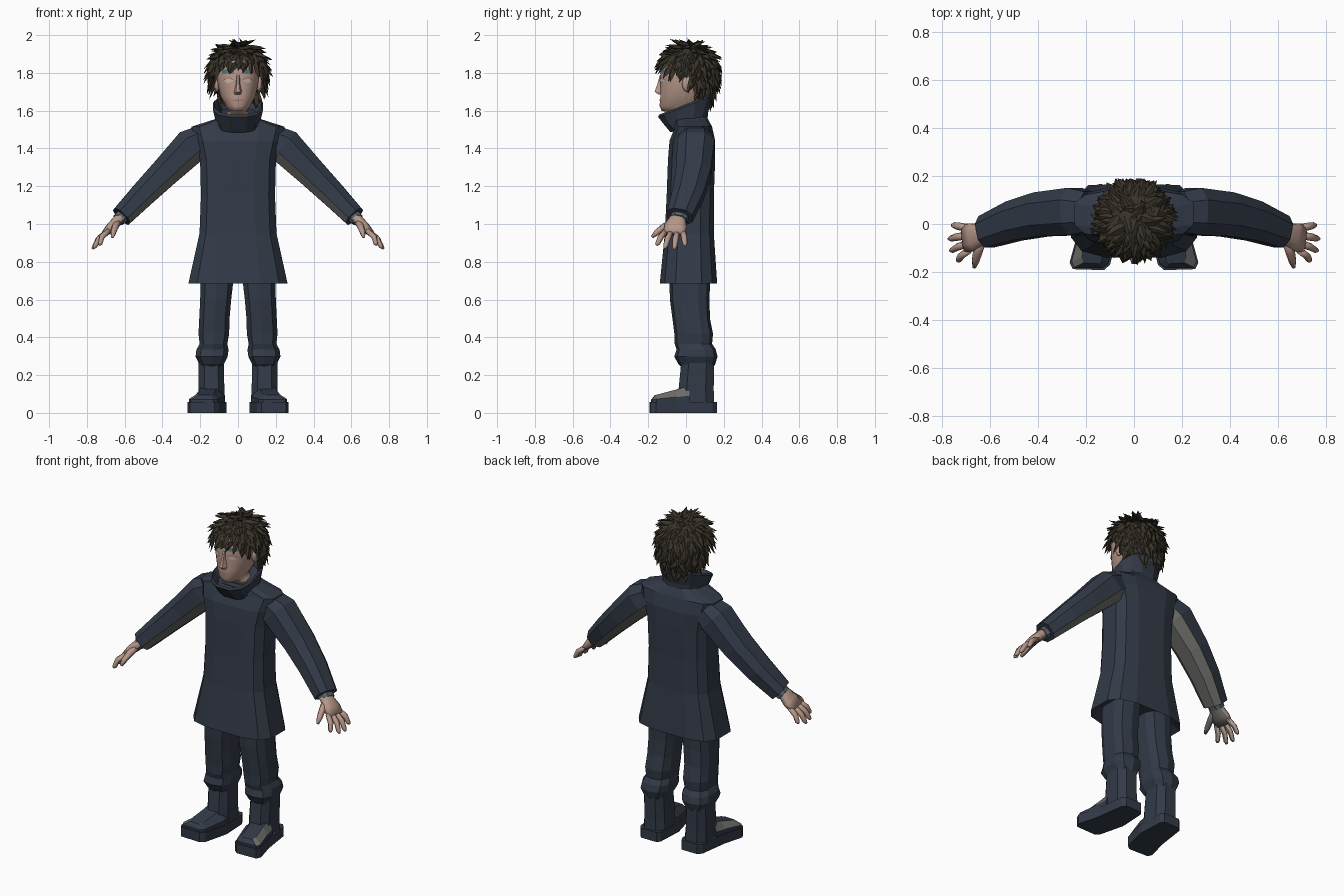
import bpy, bmesh, math, random
from mathutils import Vector
from mathutils.bvhtree import BVHTree

if "Cube" in bpy.data.objects:
    bpy.data.objects.remove(bpy.data.objects["Cube"])

random.seed(4)


def material(name, rgb):
    m = bpy.data.materials.new(name)
    m.diffuse_color = (*rgb, 1)
    m.use_nodes = True
    m.node_tree.nodes["Principled BSDF"].inputs["Base Color"].default_value = m.diffuse_color
    return m


NAVY = material("navy cloth", (0.033, 0.043, 0.064))
SKIN = material("skin", (0.47, 0.31, 0.25))
HAIR = material("dark brown hair", (0.042, 0.034, 0.023))
GREY = material("worn grey", (0.15, 0.15, 0.14))
TEAL = material("teal brow", (0.08, 0.17, 0.19))
SLATE = material("slate cuff", (0.09, 0.12, 0.14))
PALE = material("pale eye", (0.58, 0.45, 0.38))
LIP = material("lip", (0.33, 0.17, 0.14))


def finish(name, bm, mats, rule=None, smooth=False):
    bmesh.ops.recalc_face_normals(bm, faces=bm.faces)
    bm.normal_update()
    for f in bm.faces:
        f.smooth = smooth
        if rule and rule(f):
            f.material_index = 1
    me = bpy.data.meshes.new(name)
    bm.to_mesh(me)
    for m in mats:
        me.materials.append(m)
    ob = bpy.data.objects.new(name, me)
    bpy.context.collection.objects.link(ob)
    return ob


def skin_rings(bm, rings):
    """Bridge rings of points with quads and cap both ends."""
    vs = [[bm.verts.new(p) for p in r] for r in rings]
    for a, b in zip(vs, vs[1:]):
        for i in range(len(a)):
            j = (i + 1) % len(a)
            bm.faces.new((a[i], a[j], b[j], b[i]))
    bm.faces.new(vs[0])
    bm.faces.new(vs[-1])


def spow(v, p):
    return math.copysign(abs(v) ** p, v)


def circle(n, p):
    return [(spow(math.cos(t), p), spow(math.sin(t), p))
            for t in ((i + 0.5) * 2 * math.pi / n for i in range(n))]


def loft(bm, rows, n=12, p=0.7, s=1):
    """rows: z, centre x, half width, front y, back y, (z rise at back)"""
    rings = []
    for z, cx, hx, yf, yb, *dz in rows:
        d = dz[0] if dz else 0
        rings.append([(s * (cx + hx * c), (yf + yb) / 2 + (yb - yf) / 2 * q, z + d * (q + 1) / 2)
                      for c, q in circle(n, p)])
    skin_rings(bm, rings)


def tube(bm, rows, n=8, p=0.8, s=1):
    """rows: x, y, z, half height, half depth; follows the path"""
    pts = [Vector(r[:3]) for r in rows]
    rings = []
    for i, r in enumerate(rows):
        t = (pts[min(i + 1, len(pts) - 1)] - pts[max(i - 1, 0)]).normalized()
        ref = Vector((0, 1, 0))
        v = (ref - t * ref.dot(t)).normalized()
        u = t.cross(v)
        ring = [pts[i] + u * r[3] * c + v * r[4] * q for c, q in circle(n, p)]
        rings.append([(s * w.x, w.y, w.z) for w in ring])
    skin_rings(bm, rings)


# Coat body with flared hem
bm = bmesh.new()
loft(bm, [(.72, 0, .2, -.11, .14), (.685, 0, .268, -.142, .168), (.95, 0, .208, -.115, .15),
          (1.15, 0, .2, -.105, .15), (1.34, 0, .205, -.098, .157), (1.44, 0, .23, -.09, .157),
          (1.515, 0, .252, -.06, .14), (1.553, 0, .13, -.07, .12), (1.57, 0, .1, -.06, .11)],
     n=12, p=0.6)
finish("coat_body", bm, [NAVY])

# Tall tilted collar, folded inward at the rim
bm = bmesh.new()
loft(bm, [(1.485, 0, .115, -.085, .115, .05), (1.52, 0, .122, -.115, .12, .07),
          (1.565, 0, .136, -.152, .145, .115), (1.578, 0, .128, -.145, .137, .11),
          (1.535, 0, .105, -.11, .115, .08)], n=12, p=0.8)
finish("collar", bm, [NAVY])

for side, s in (("left", 1), ("right", -1)):
    under = Vector((-s * .7, 0, -.7))
    # Sleeve and cuff
    bm = bmesh.new()
    tube(bm, [(.19, .05, 1.45, .08, .09), (.245, .052, 1.415, .1, .105), (.385, .04, 1.275, .083, .098),
              (.5, .012, 1.16, .072, .088), (.616, -.033, 1.04, .06, .072)], s=s)
    finish(side + "_sleeve", bm, [NAVY, GREY], lambda f: f.normal.dot(under) > .62 and len(f.verts) == 4)
    bm = bmesh.new()
    tube(bm, [(.58, -.02, 1.07, .04, .05), (.633, -.04, 1.022, .036, .046)], s=s)
    finish(side + "_cuff", bm, [SLATE])

    # Hand: palm, four fingers and thumb
    bm = bmesh.new()
    tube(bm, [(.59, -.025, 1.06, .03, .038), (.635, -.045, 1.02, .03, .045),
              (.67, -.055, .985, .028, .062), (.705, -.062, .95, .018, .06)], s=s)
    for k, tip in ((-.108, (.735, -.155, .888)), (-.078, (.765, -.112, .872)),
                   (-.046, (.772, -.062, .868)), (-.016, (.758, -.004, .885))):
        a, b = Vector((.685, k, .965)), Vector(tip)
        m = a.lerp(b, .55) + Vector((.008, 0, .008))
        tube(bm, [(*a, .015, .016), (*m, .016, .016), (*a.lerp(b, .88), .013, .013), (*b, .006, .006)],
             n=6, p=1, s=s)
    tube(bm, [(.632, -.06, 1.015, .02, .02), (.65, -.115, .985, .02, .02),
              (.66, -.155, .955, .016, .016), (.665, -.18, .93, .008, .008)], n=6, p=1, s=s)
    finish(side + "_hand", bm, [SKIN, GREY], lambda f: f.normal.dot(under) > .62, smooth=True)

    # Baggy trouser leg gathered above the boot
    bm = bmesh.new()
    loft(bm, [(.23, .142, .06, -.01, .14), (.258, .14, .068, -.04, .155), (.298, .14, .088, -.062, .167),
              (.335, .135, .088, -.05, .158), (.365, .13, .076, -.06, .138), (.42, .128, .084, -.062, .143),
              (.5, .125, .083, -.072, .127), (.6, .118, .085, -.085, .124), (.75, .108, .092, -.09, .13)],
         n=10, s=s)
    finish(side + "_trouser_leg", bm, [NAVY])

    # Boot: shaft, toe upper and sole, splayed outward
    bm = bmesh.new()
    loft(bm, [(.05, .138, .075, -.04, .155), (.12, .14, .072, -.045, .152), (.27, .142, .07, -.03, .153)],
         n=8, s=s)
    finish(side + "_boot_shaft", bm, [NAVY])

    outline = [(.07, .14), (.085, .163), (.19, .163), (.21, .14), (.235, -.04),
               (.268, -.16), (.255, -.188), (.125, -.192), (.1, -.17), (.062, -.02)]
    bm = bmesh.new()
    skin_rings(bm, [[(s * x, y, z) for x, y in outline] for z in (0, .058)])
    finish(side + "_boot_sole", bm, [NAVY])

    toe = [(.075, .02), (.22, .02), (.232, -.05), (.26, -.155), (.248, -.18), (.132, -.184), (.108, -.165), (.07, -.03)]
    bm = bmesh.new()
    rings = []
    for k, z0, slope in ((1, .05, 0), (1, .07, .1), (.55, .092, .24)):
        rings.append([(s * (.165 + (x - .165) * k), y * (.9 if k < 1 else 1), z0 + slope * (y + .19))
                      for x, y in toe])
    skin_rings(bm, rings)
    finish(side + "_boot_toe", bm, [NAVY, GREY],
           lambda f: f.normal.x * s > .2 and f.normal.z > .2)

# Head and neck; the back and top are hair coloured
bm = bmesh.new()
loft(bm, [(1.48, 0, .065, -.04, .08), (1.59, 0, .06, -.06, .08), (1.598, 0, .045, -.13, .08),
          (1.625, 0, .066, -.142, .09), (1.68, 0, .095, -.137, .11), (1.74, 0, .108, -.137, .13),
          (1.8, 0, .116, -.136, .145), (1.87, 0, .115, -.125, .145), (1.93, 0, .08, -.07, .11)],
     n=16, p=0.85)
finish("head", bm, [SKIN, HAIR], lambda f: f.calc_center_median().z > 1.87 or
       (f.calc_center_median().y > .05 and f.calc_center_median().z > 1.62), smooth=True)
surface = BVHTree.FromBMesh(bm)

# Nose and ears
bm = bmesh.new()
rings = [[(-w, -.12, z), (-w * .4, y, z), (w * .4, y, z), (w, -.12, z)]
         for z, w, y in ((1.685, .024, -.146), (1.7, .026, -.166), (1.74, .016, -.152), (1.79, .013, -.138))]
skin_rings(bm, rings)
finish("nose", bm, [SKIN])
for side, s in (("left", 1), ("right", -1)):
    bm = bmesh.new()
    bmesh.ops.create_uvsphere(bm, u_segments=8, v_segments=6, radius=1)
    for v in bm.verts:
        v.co = (s * .112 + v.co.x * .016, .005 + v.co.y * .026, 1.742 + v.co.z * .042)
    finish(side + "_ear", bm, [SKIN], smooth=True)


def plate(name, x0, x1, z, h, mat, oval=True, lift=.003):
    """Thin patch laid on the face."""
    bm = bmesh.new()
    cols = []
    for i in range(7):
        x = x0 + (x1 - x0) * i / 6
        hh = h * (max(.15, math.sin(math.pi * i / 6)) if oval else 1)
        col = []
        for zz in (z - hh, z + hh):
            hit = surface.ray_cast(Vector((x, -1, zz)), Vector((0, 1, 0)))[0]
            col.append(bm.verts.new((x, hit.y - lift, zz)))
        cols.append(col)
    for a, b in zip(cols, cols[1:]):
        bm.faces.new((a[0], b[0], b[1], a[1]))
    finish(name, bm, [mat])


for side, s in (("left", 1), ("right", -1)):
    plate(side + "_brow", s * .022, s * .086, 1.808, .01, TEAL, False)
    plate(side + "_lash", s * .024, s * .078, 1.762, .015, LIP)
    plate(side + "_eye", s * .027, s * .075, 1.759, .012, PALE, lift=.005)
plate("mouth", -.034, .034, 1.655, .006, LIP)

# Hair: scalp cap plus layered tapering locks that flow down from the crown
CENTRE, RADII = Vector((0, .015, 1.8)), Vector((.143, .148, .153))


def hairline(d):
    front = -d.y / max(math.hypot(d.x, d.y), 1e-4)
    return .36 if front > .7 else .12 if front > 0 else -.35 if front > -.35 else -.85


def scalp(d, k=1.0):
    w = 1.0
    if d.z < 0:  # keep the nape full
        w = max(math.hypot(d.x, d.y), .8) / math.hypot(d.x, d.y)
    return CENTRE + Vector((d.x * RADII.x * w, d.y * RADII.y * w, d.z * RADII.z)) * k


bm = bmesh.new()
bmesh.ops.create_icosphere(bm, subdivisions=4, radius=1)
bmesh.ops.delete(bm, geom=[f for f in bm.faces if f.calc_center_median().z < hairline(f.calc_center_median())],
                 context='FACES')
for v in bm.verts:
    v.co = scalp(v.co.normalized(), .95)
finish("scalp_hair", bm, [HAIR])

bm = bmesh.new()
COUNT = 420
for i in range(COUNT):
    z = 1 - 2 * (i + .5) / COUNT
    a = i * 2.39996
    r = math.sqrt(1 - z * z)
    d = Vector((r * math.cos(a), r * math.sin(a), z))
    if z < hairline(d):
        continue
    base = scalp(d, .96)
    nrm = d.normalized() if z > 0 else Vector((d.x, d.y, z * .3)).normalized()
    swirl = Vector([random.uniform(-.5, .5) for _ in range(3)])
    down = Vector((d.x * .6, d.y * .6 - .1, -.75)) + swirl
    down = (down - nrm * down.dot(nrm)).normalized()
    flow = (down + nrm * random.uniform(.12, .5)).normalized()
    across = flow.cross(nrm).normalized()
    up = across.cross(flow)
    length, w = random.uniform(.06, .092), random.uniform(.014, .023)
    rings = []
    for t, k in ((0, .7), (.35, 1), (.7, .6), (1, .06)):
        c = base + flow * length * t + Vector((0, 0, -.012 * t * t)) * (1 if z < .6 else -.6)
        c.z = min(c.z, 1.997)
        rings.append([c + across * w * k, c + up * w * .6 * k, c - across * w * k, c - up * w * .5 * k])
    skin_rings(bm, rings)
for v in bm.verts:
    v.co.z = min(v.co.z, 2.0)
    v.co.y = max(-.17, min(v.co.y, .19))
finish("hair_locks", bm, [HAIR])
